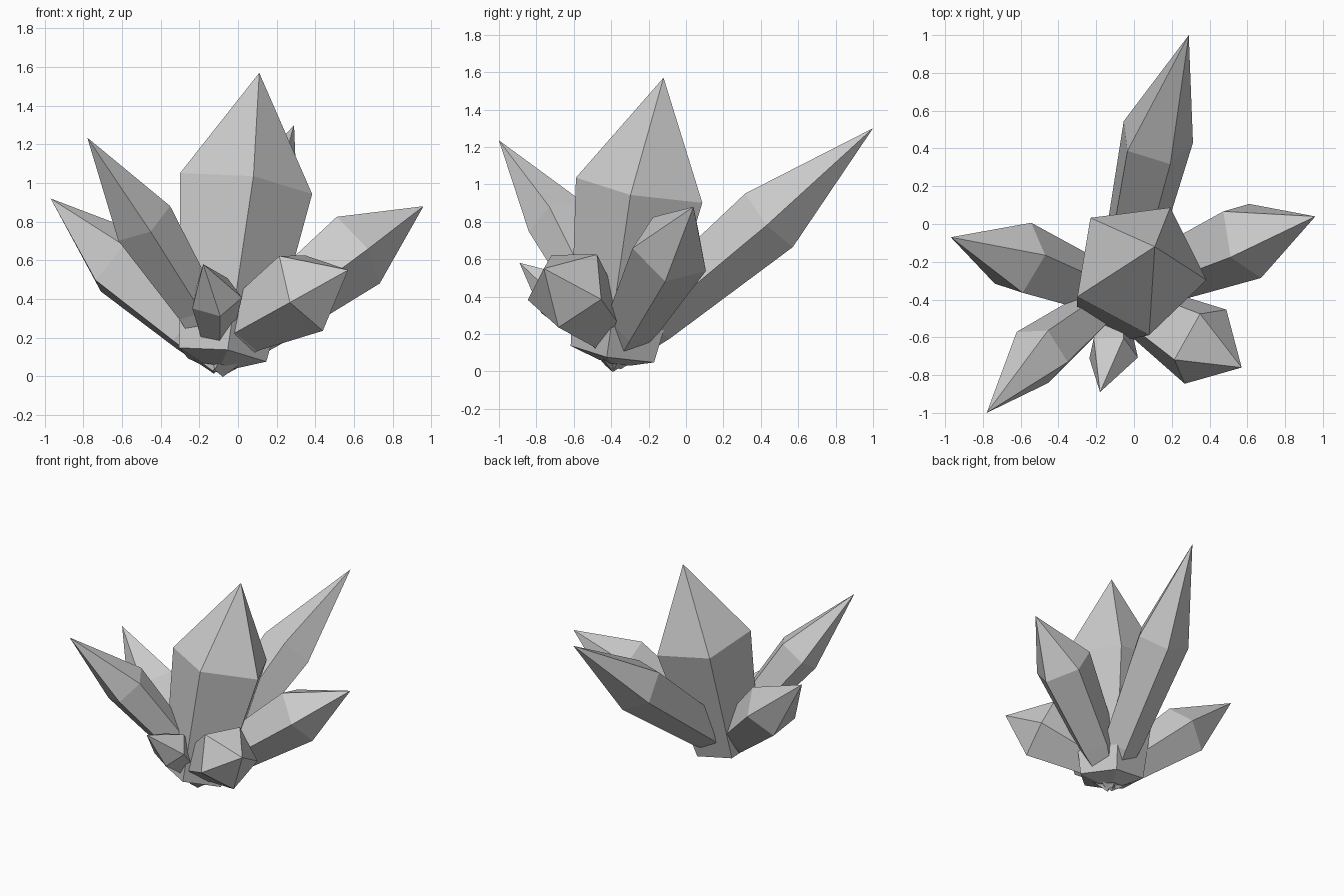
import bpy, math
from mathutils import Vector, Quaternion

if "Cube" in bpy.data.objects:
    bpy.data.objects.remove(bpy.data.objects["Cube"])

FOOT = Vector((-0.10, -0.38, 0.05))   # common point all crystals grow from
SIDES = 5


def crystal(name, base, centre, tip, corner, taper):
    """Five-sided crystal: small foot, base ring, wider shoulder ring, tip.
    corner is one shoulder vertex, which fixes the radius and the twist."""
    base, centre, tip = Vector(base), Vector(centre), Vector(tip)
    axis = (tip - base).normalized()
    arm = Vector(corner) - centre
    radius = arm.length
    arm = (arm - axis * arm.dot(axis)).normalized() * radius
    spokes = [Quaternion(axis, math.tau * i / SIDES) @ arm for i in range(SIDES)]
    verts = []
    for point, scale in ((FOOT, 0.25), (base, taper), (centre, 1.0)):
        verts += [point + s * scale for s in spokes]
    verts.append(tip)
    faces = [tuple(reversed(range(SIDES)))]
    for i in range(SIDES):
        j = (i + 1) % SIDES
        for ring in (0, SIDES):
            faces.append((ring + i, ring + j, ring + SIDES + j, ring + SIDES + i))
        faces.append((2 * SIDES + i, 2 * SIDES + j, 3 * SIDES))
    mesh = bpy.data.meshes.new(name)
    mesh.from_pydata([tuple(v) for v in verts], [], faces)
    mesh.update()
    obj = bpy.data.objects.new(name, mesh)
    bpy.context.collection.objects.link(obj)


# Large upright crystal
crystal("main_crystal", (-0.09, -0.38, 0.10), (0.025, -0.23, 0.98), (0.11, -0.12, 1.57), (-0.30, -0.385, 1.05), 0.66)
# Smaller crystals fanning out around it
crystal("back_crystal", (-0.03, -0.18, 0.29), (0.115, 0.45, 0.82), (0.29, 1.00, 1.30), (0.19, 0.31, 0.945), 0.75)
crystal("right_crystal", (0.12, -0.28, 0.28), (0.60, -0.08, 0.65), (0.96, 0.04, 0.88), (0.695, -0.275, 0.675), 0.7)
crystal("left_crystal", (-0.24, -0.33, 0.25), (-0.61, -0.185, 0.585), (-0.97, -0.07, 0.92), (-0.47, -0.165, 0.73), 0.75)
crystal("front_left_crystal", (-0.22, -0.47, 0.37), (-0.50, -0.69, 0.81), (-0.78, -1.00, 1.235), (-0.625, -0.575, 0.81), 0.7)
crystal("front_right_crystal", (0.04, -0.46, 0.27), (0.352, -0.635, 0.45), (0.57, -0.76, 0.55), (0.20, -0.71, 0.615), 0.65)
crystal("front_crystal", (-0.11, -0.50, 0.23), (-0.115, -0.68, 0.41), (-0.18, -0.89, 0.58), (0.02, -0.71, 0.41), 0.65)
